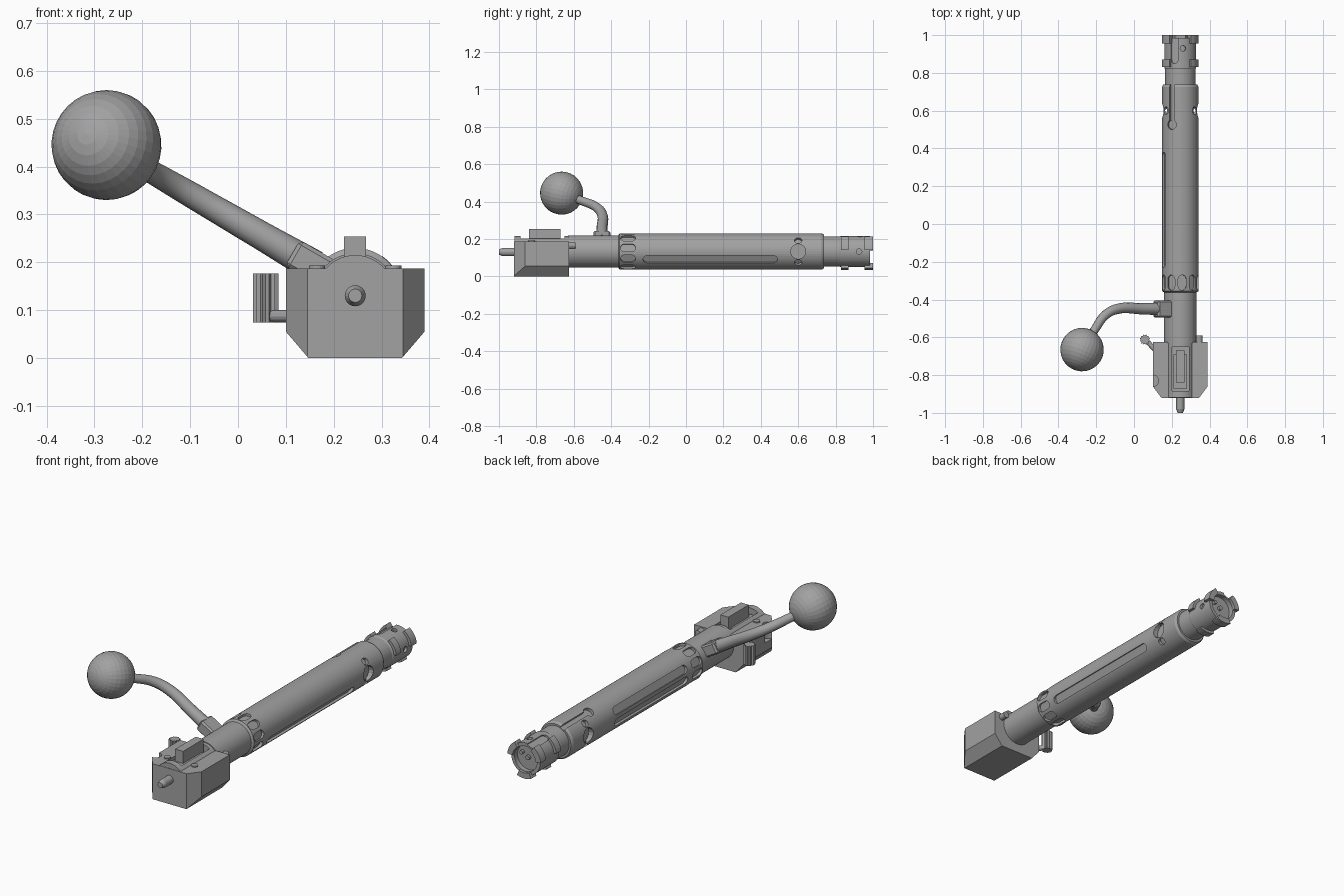
import bpy, bmesh
from math import sin, cos, pi, radians
from mathutils import Vector, Matrix

cube = bpy.data.objects.get("Cube")
if cube:
    bpy.data.objects.remove(cube)

AXIS = Vector((0.245, 0, 0.133))   # centre line of the bolt, running along y
steel = bpy.data.materials.new("steel grey")
steel.use_nodes = True
GREY = (0.36, 0.36, 0.36, 1)
steel.diffuse_color = GREY
steel.node_tree.nodes["Principled BSDF"].inputs["Base Color"].default_value = GREY


def finish(name, bm):
    bmesh.ops.recalc_face_normals(bm, faces=bm.faces[:])
    me = bpy.data.meshes.new(name)
    bm.to_mesh(me)
    bm.free()
    ob = bpy.data.objects.new(name, me)
    me.materials.append(steel)
    bpy.context.collection.objects.link(ob)
    return ob


def cut(ob, bm):
    """Subtract a set of cutter solids and discard them."""
    tool = finish("cutter", bm)
    tool.hide_render = True
    mod = ob.modifiers.new("cut", 'BOOLEAN')
    mod.operation, mod.solver, mod.object = 'DIFFERENCE', 'EXACT', tool
    mod.use_self = True
    bpy.context.view_layer.objects.active = ob
    bpy.ops.object.modifier_apply(modifier=mod.name)
    bpy.data.objects.remove(tool)


def prism(bm, bottom, top):
    a = [bm.verts.new(p) for p in bottom]
    b = [bm.verts.new(p) for p in top]
    bm.faces.new(a)
    bm.faces.new(b)
    for i in range(len(a)):
        j = (i + 1) % len(a)
        bm.faces.new((a[i], a[j], b[j], b[i]))


def box(bm, lo, hi):
    def ring(z):
        return [(lo[0], lo[1], z), (hi[0], lo[1], z), (hi[0], hi[1], z), (lo[0], hi[1], z)]
    prism(bm, ring(lo[2]), ring(hi[2]))


def rod(bm, p, q, r1, r2=None, n=20):
    p, q = Vector(p), Vector(q)
    m = Matrix.Translation((p + q) / 2) @ (q - p).to_track_quat('Z', 'Y').to_matrix().to_4x4()
    bmesh.ops.create_cone(bm, cap_ends=True, segments=n, radius1=r1,
                          radius2=r1 if r2 is None else r2, depth=(q - p).length, matrix=m)


def lathe(bm, profile, n=48):
    """Spin (y, radius) points around the bolt axis."""
    vs = [bm.verts.new(AXIS + Vector((r, y, 0))) for y, r in profile]
    es = [bm.edges.new(pair) for pair in zip(vs, vs[1:])]
    bmesh.ops.spin(bm, geom=vs + es, cent=AXIS, axis=(0, 1, 0), angle=2 * pi, steps=n)
    bmesh.ops.remove_doubles(bm, verts=bm.verts[:], dist=1e-5)


def slot(bm, deg, y0, y1, width, r0, r1=0.13):
    """Round-ended solid facing outward at an angle around the axis."""
    a, h = radians(deg), width / 2
    out, side = Vector((cos(a), 0, sin(a))), Vector((-sin(a), 0, cos(a)))
    outline = []
    for end, yc in ((0, y1 - h), (pi, y0 + h)):
        for k in range(9):
            t = end + pi * k / 8
            outline.append(AXIS + side * (h * cos(t)) + Vector((0, yc + h * sin(t), 0)))
    # a full circle shares its two end points
    if abs(y1 - y0 - width) < 1e-4:
        outline = outline[:8] + outline[9:17]
    prism(bm, [p + out * r0 for p in outline], [p + out * r1 for p in outline])


# Bolt body: rear shaft, main sleeve, neck, head and recessed face
bm = bmesh.new()
lathe(bm, [(-0.63, 0), (-0.63, 0.086), (-0.362, 0.086), (-0.355, 0.097), (0.725, 0.097),
           (0.738, 0.09), (0.738, 0.08), (0.82, 0.08), (0.826, 0.084), (0.985, 0.084),
           (0.985, 0.066), (0.96, 0.066), (0.96, 0)])
body = finish("bolt_body", bm)

bm = bmesh.new()
for k in range(10):                                   # ring of pockets
    slot(bm, 12 + 36 * k, -0.35, -0.27, 0.042, 0.083)
slot(bm, -26, -0.23, 0.49, 0.042, 0.083)              # long flutes
for deg in (156, 192):
    slot(bm, deg, -0.23, 0.38, 0.042, 0.083)
for deg in (0, 180):                                  # side holes with vents
    slot(bm, deg, 0.56, 0.64, 0.08, 0.07)
    for off in (-38, 38):
        slot(bm, deg + off, 0.58, 0.62, 0.036, 0.08)
cut(body, bm)

bm = bmesh.new()                                      # keyhole on top
slot(bm, 118, 0.50, 0.552, 0.052, 0.08)
slot(bm, 118, 0.53, 0.76, 0.026, 0.082)
slot(bm, 112, 0.85, 1.02, 0.042, 0.074)               # extractor groove
slot(bm, 80, 0.915, 0.945, 0.03, 0.07)
slot(bm, 0, 0.91, 0.94, 0.03, 0.07)
cut(body, bm)

# Three locking lugs, each with a rear and a front band
bm = bmesh.new()
for mid in (30, 150, 270):
    for y0, y1 in ((0.83, 0.87), (0.955, 1.0)):
        arc = [radians(mid - 25 + 50 * k / 8) for k in range(9)]
        pts = [AXIS + Vector((0.098 * cos(t), 0, 0.098 * sin(t))) for t in arc]
        pts += [AXIS + Vector((0.068 * cos(t), 0, 0.068 * sin(t))) for t in reversed(arc)]
        prism(bm, [p + Vector((0, y0, 0)) for p in pts], [p + Vector((0, y1, 0)) for p in pts])
finish("locking_lugs", bm)

# Firing pin tip and ejector in the bolt face
bm = bmesh.new()
rod(bm, AXIS + Vector((0, 0.95, 0)), AXIS + Vector((0, 0.972, 0)), 0.012, n=12)
rod(bm, AXIS + Vector((0.035, 0.95, 0.02)), AXIS + Vector((0.035, 0.975, 0.02)), 0.01, n=12)
finish("face_pins", bm)

# Shroud block with chamfered lower edges and front corners
bm = bmesh.new()
section = [(0.147, 0), (0.343, 0), (0.39, 0.055), (0.39, 0.187), (0.10, 0.187), (0.10, 0.055)]
prism(bm, [(x, -0.92, z) for x, z in section], [(x, -0.625, z) for x, z in section])
for sx in (-1, 1):
    bmesh.ops.bisect_plane(bm, geom=bm.verts[:] + bm.edges[:] + bm.faces[:], clear_outer=True,
                           plane_co=(0.245 + sx * 0.1, -0.92, 0), plane_no=(sx * 0.8, -0.6, 0))
    bmesh.ops.holes_fill(bm, edges=[e for e in bm.edges if e.is_boundary], sides=0)
shroud = finish("shroud_block", bm)

bm = bmesh.new()
box(bm, (0.20, -0.89, 0.165), (0.29, -0.65, 0.3))
rod(bm, (0.10, -0.83, 0.10), (0.10, -0.83, 0.3), 0.03)
cut(shroud, bm)

# Rounded crown over the shroud, opened by the same channel
bm = bmesh.new()
lathe(bm, [(-0.918, 0), (-0.918, 0.082), (-0.6, 0.082), (-0.6, 0)])
crown = finish("shroud_crown", bm)
bm = bmesh.new()
box(bm, (0.20, -0.885, 0.16), (0.29, -0.65, 0.3))
cut(crown, bm)

# Cocking piece in the channel
bm = bmesh.new()
box(bm, (0.222, -0.84, 0.14), (0.268, -0.67, 0.254))
box(bm, (0.209, -0.87, 0.14), (0.281, -0.69, 0.19))
finish("cocking_piece", bm)

# Striker pin with a tapered tip
bm = bmesh.new()
rod(bm, AXIS + Vector((0, -0.98, -0.003)), AXIS + Vector((0, -0.9, -0.003)), 0.022)
rod(bm, AXIS + Vector((0, -1.0, -0.003)), AXIS + Vector((0, -0.98, -0.003)), 0.014, 0.022)
finish("striker_pin", bm)

# Screws on top of the shroud and the side stop
bm = bmesh.new()
for x in (0.165, 0.325):
    rod(bm, (x, -0.825, 0.17), (x, -0.825, 0.193), 0.017, n=16)
rod(bm, (0.345, -0.64, 0.165), (0.345, -0.59, 0.165), 0.017, n=16)
finish("screws_and_stop", bm)

# Safety lever: arm and ribbed thumb knob
bm = bmesh.new()
rod(bm, (0.125, -0.68, 0.087), (0.06, -0.612, 0.087), 0.013, n=12)
prof = []
for k in range(24):
    r = 0.028 if k % 2 else 0.022
    prof.append(Vector((0.058 + r * cos(k * pi / 12), -0.612 + r * sin(k * pi / 12), 0)))
prism(bm, [p + Vector((0, 0, 0.074)) for p in prof], [p + Vector((0, 0, 0.177)) for p in prof])
finish("safety_lever", bm)

# Handle root block, tilted along the handle
bm = bmesh.new()
tilt = Matrix.Translation((0.153, -0.45, 0.197)) @ Matrix.Rotation(radians(30), 4, 'Y')
bmesh.ops.create_cube(bm, size=1, matrix=tilt @ Matrix.Diagonal((0.09, 0.09, 0.062, 1)))
bmesh.ops.bevel(bm, geom=bm.edges[:], offset=0.008, segments=1, affect='EDGES')
finish("handle_root", bm)

# Swept-back handle
crv = bpy.data.curves.new("handle", 'CURVE')
crv.dimensions, crv.bevel_depth, crv.bevel_resolution = '3D', 1.0, 4
crv.use_fill_caps, crv.resolution_u = True, 6
path = [(0.16, -0.45, 0.034), (0.05, -0.449, 0.030), (-0.09, -0.45, 0.027), (-0.155, -0.485, 0.025),
        (-0.205, -0.555, 0.023), (-0.26, -0.645, 0.022)]
sp = crv.splines.new('BEZIER')
sp.bezier_points.add(len(path) - 1)
for bp, (x, y, r) in zip(sp.bezier_points, path):
    bp.co, bp.radius = (x, y, 0.2 - 0.58 * (x - 0.145)), r
    bp.handle_left_type = bp.handle_right_type = 'AUTO'
handle = bpy.data.objects.new("handle", crv)
crv.materials.append(steel)
bpy.context.collection.objects.link(handle)

# Ball knob, poles along the handle
bm = bmesh.new()
m = Matrix.Translation((-0.275, -0.665, 0.445)) @ Vector((-0.35, -0.9, 0.2)).to_track_quat('Z', 'Y').to_matrix().to_4x4()
bmesh.ops.create_uvsphere(bm, u_segments=32, v_segments=16, radius=0.115, matrix=m)
finish("ball_knob", bm)
